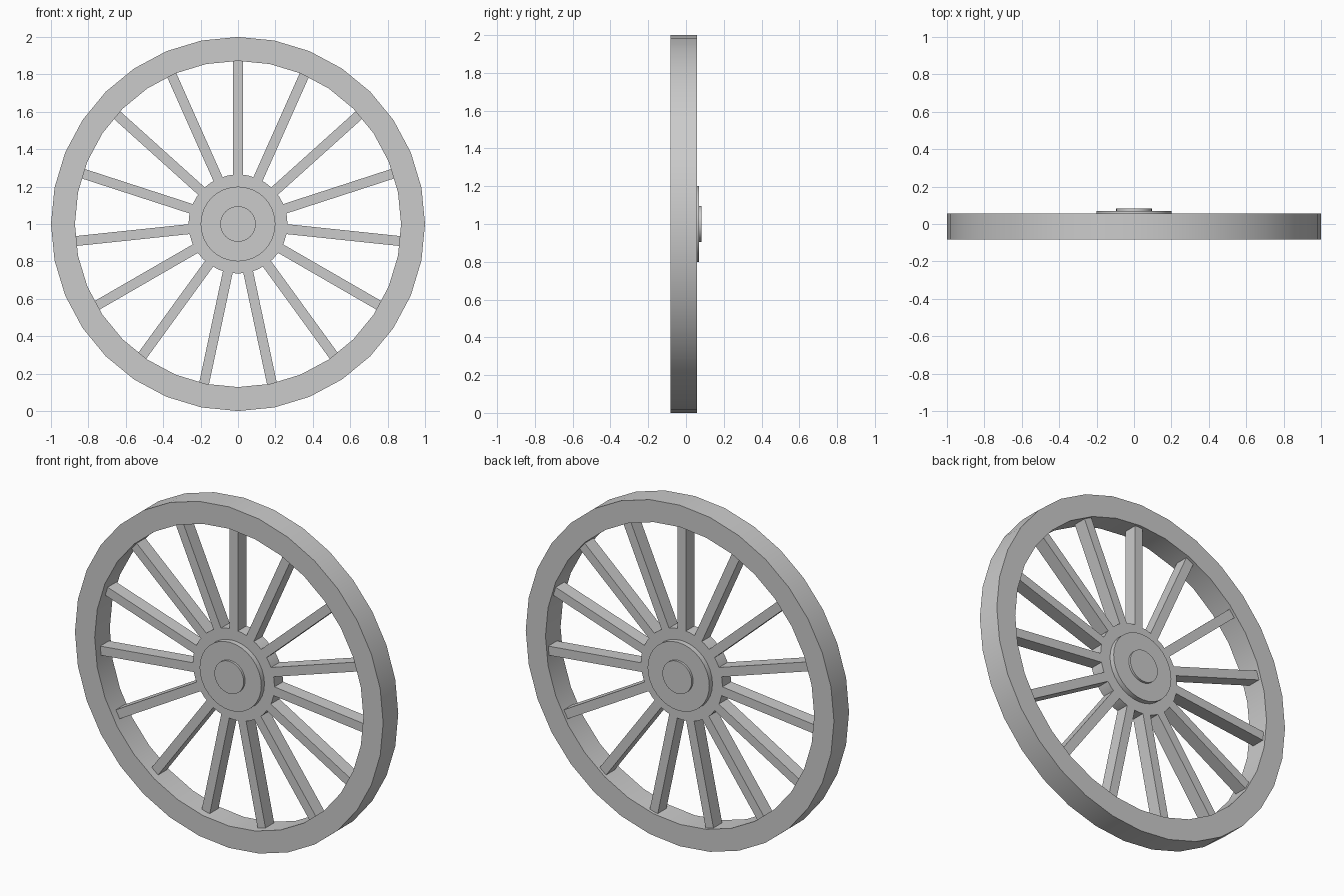
import bpy, bmesh, math
from mathutils import Matrix

if "Cube" in bpy.data.objects:
    bpy.data.objects.remove(bpy.data.objects["Cube"])

SIDES = 32
SPOKES = 15
CENTRE_Z = 1.0


def finish(name, bm, smooth=True):
    bmesh.ops.recalc_face_normals(bm, faces=bm.faces)
    mesh = bpy.data.meshes.new(name)
    bm.to_mesh(mesh)
    bm.free()
    obj = bpy.data.objects.new(name, mesh)
    obj.location.z = CENTRE_Z
    bpy.context.collection.objects.link(obj)
    if smooth:
        bpy.ops.object.select_all(action='DESELECT')
        obj.select_set(True)
        bpy.context.view_layer.objects.active = obj
        bpy.ops.object.shade_smooth_by_angle(angle=math.radians(30))
    return obj


def ring(name, inner, outer, y0, y1):
    """Square-section ring turned about the y axis."""
    bm = bmesh.new()
    profile = [(inner, y0), (outer, y0), (outer, y1), (inner, y1)]
    loops = []
    for i in range(SIDES):
        a = math.tau * i / SIDES
        loops.append([bm.verts.new((r * math.sin(a), y, r * math.cos(a)))
                      for r, y in profile])
    for i in range(SIDES):
        p, q = loops[i], loops[(i + 1) % SIDES]
        for k in range(4):
            n = (k + 1) % 4
            bm.faces.new((p[k], p[n], q[n], q[k]))
    return finish(name, bm)


def disc(name, radius, half_depth):
    """Solid disc centred on the axle."""
    bm = bmesh.new()
    bmesh.ops.create_cone(bm, cap_ends=True, segments=SIDES, radius1=radius,
                          radius2=radius, depth=2 * half_depth,
                          matrix=Matrix.Rotation(math.pi / 2, 4, 'X'))
    return finish(name, bm)


# Rim, set slightly towards the front
ring("rim", 0.872, 1.0, -0.083, 0.057)

# Stepped hub, the same on both sides
disc("hub", 0.265, 0.04)
disc("hub_plate", 0.2, 0.07)
disc("axle_cap", 0.095, 0.083)

# Spokes
INNER, OUTER = 0.22, 0.88
for i in range(SPOKES):
    bm = bmesh.new()
    turn = Matrix.Rotation(math.tau * i / SPOKES, 4, 'Y')
    place = Matrix.Translation((0, 0, (INNER + OUTER) / 2))
    size = Matrix.Diagonal((0.053, 0.08, OUTER - INNER, 1))
    bmesh.ops.create_cube(bm, size=1, matrix=turn @ place @ size)
    finish(f"spoke_{i + 1}", bm, smooth=False)
